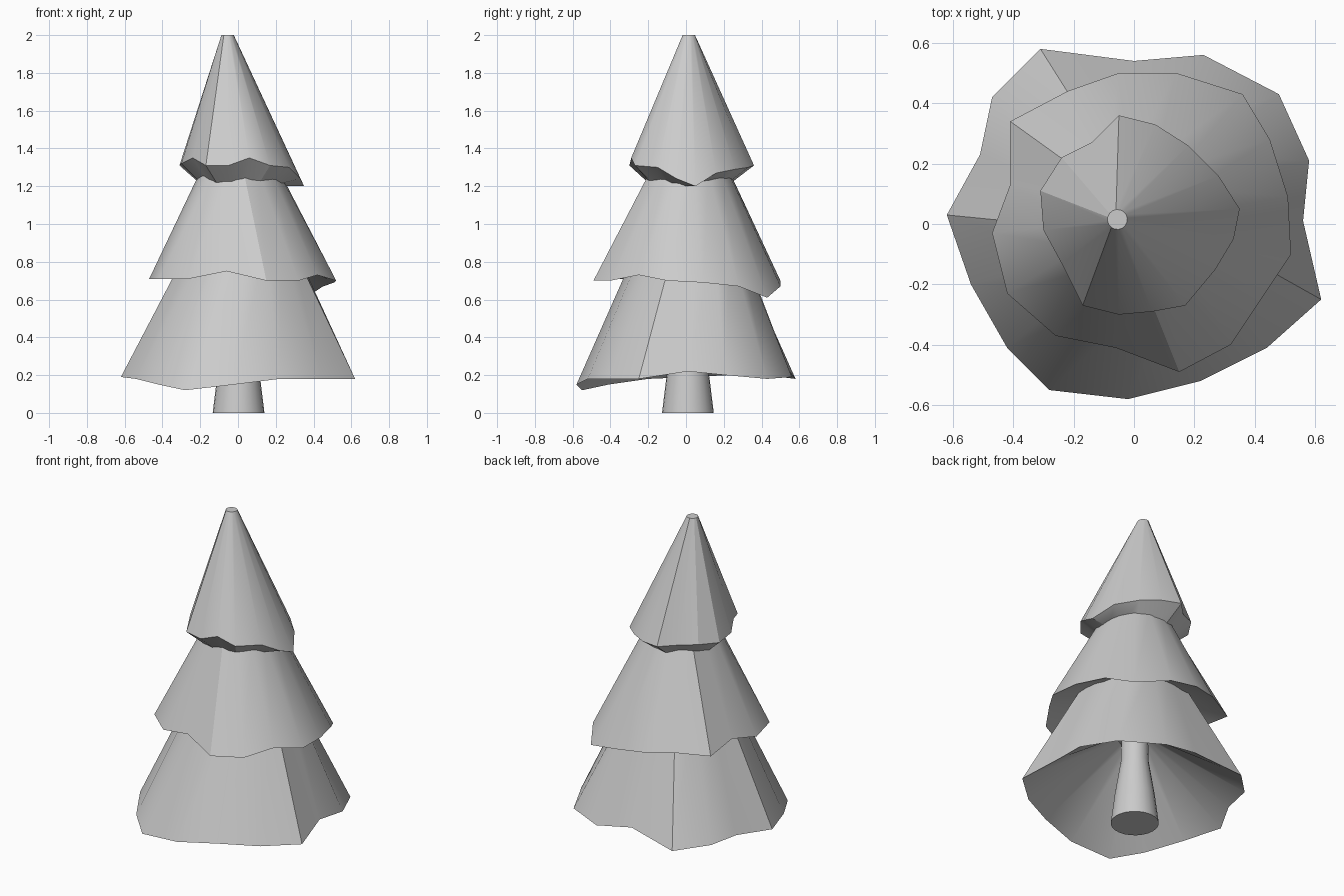
import bpy
import math

cube = bpy.data.objects.get("Cube")
if cube:
    bpy.data.objects.remove(cube, do_unlink=True)

# One plain grey for the whole tree
grey = bpy.data.materials.new("plain grey")
grey.use_nodes = True
colour = (0.6, 0.6, 0.6, 1)
grey.diffuse_color = colour
grey.node_tree.nodes["Principled BSDF"].inputs["Base Color"].default_value = colour


def ring(centre, radius, height, count, start=0.0):
    """Regular clockwise ring of points."""
    points = []
    for i in range(count):
        angle = start - math.tau * i / count
        points.append((centre[0] + radius * math.cos(angle),
                       centre[1] + radius * math.sin(angle), height))
    return points


def loft(name, rings, sharp_angle):
    """Skin a stack of equal rings, top to bottom, and cap both ends."""
    count = len(rings[0])
    verts = [point for points in rings for point in points]
    faces = []
    for level in range(len(rings) - 1):
        a, b = level * count, (level + 1) * count
        for i in range(count):
            j = (i + 1) % count
            faces.append((a + i, a + j, b + j, b + i))
    faces.append(tuple(reversed(range(count))))
    faces.append(tuple(range(len(verts) - count, len(verts))))
    mesh = bpy.data.meshes.new(name)
    mesh.from_pydata(verts, [], faces)
    mesh.materials.append(grey)
    mesh.update()
    obj = bpy.data.objects.new(name, mesh)
    bpy.context.collection.objects.link(obj)
    bpy.ops.object.select_all(action="DESELECT")
    obj.select_set(True)
    bpy.context.view_layer.objects.active = obj
    bpy.ops.object.shade_smooth_by_angle(angle=math.radians(sharp_angle))
    return obj


def tier(name, rim, top_centre, top_radius, top_height, inset, under_height):
    """Ragged-edged cone with an underside drawn in towards the trunk."""
    start = math.atan2(rim[0][1], rim[0][0])
    top = ring(top_centre, top_radius, top_height, len(rim), start)
    under = [(x * inset, y * inset, under_height) for x, y, z in rim]
    return loft(name, [top, rim, under], 30)


# Ragged hems of the three tiers, running clockwise
lower_rim = [
    (-.31, .58, .18), (0, .54, .23), (.23, .56, .19), (.48, .43, .18),
    (.58, .21, .2), (.56, .01, .22), (.62, -.25, .18), (.44, -.41, .18),
    (.22, -.52, .18), (-.02, -.58, .15), (-.28, -.55, .12), (-.42, -.41, .15),
    (-.54, -.2, .18), (-.62, .03, .19), (-.51, .23, .2), (-.47, .42, .2)]
middle_rim = [
    (-.41, .34, .71), (-.22, .44, .72), (-.05, .5, .7), (.14, .5, .67),
    (.36, .43, .61), (.45, .28, .67), (.51, .09, .69), (.52, -.1, .7),
    (.42, -.25, .73), (.32, -.4, .7), (.15, -.49, .7), (-.06, -.41, .75),
    (-.26, -.37, .71), (-.42, -.23, .71), (-.47, -.03, .71), (-.41, .13, .74)]
upper_rim = [
    (-.05, .36, 1.31), (.07, .33, 1.3), (.18, .26, 1.29), (.28, .16, 1.27),
    (.35, .05, 1.2), (.33, -.05, 1.24), (.27, -.15, 1.3), (.17, -.27, 1.31),
    (.06, -.29, 1.35), (-.05, -.3, 1.31), (-.17, -.27, 1.31), (-.24, -.13, 1.35),
    (-.3, -.02, 1.32), (-.31, .11, 1.31), (-.24, .22, 1.32), (-.14, .27, 1.31)]

tier("lower_branches", lower_rim, (.02, .02), .27, .9, .15, .55)
tier("middle_branches", middle_rim, (.01, .02), .21, 1.28, .55, .8)
tier("upper_branches", upper_rim, (-.055, .015), .033, 2, .6, 1.2)

# Trunk, flared towards the ground
trunk_profile = [(.075, .6), (.08, .4), (.115, .18), (.137, 0)]
loft("trunk", [ring((.003, .01), r, z, 24) for r, z in trunk_profile], 40)
